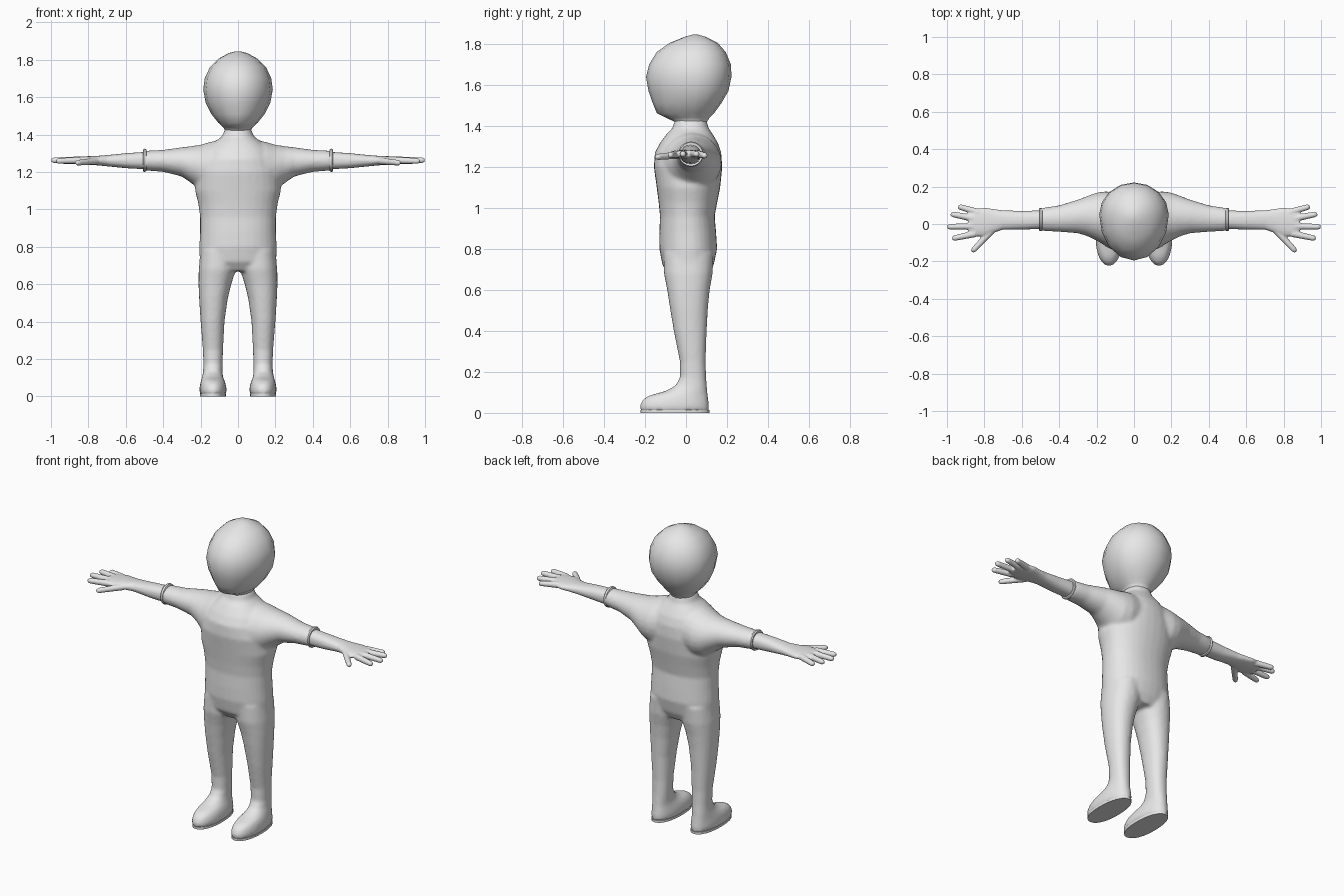
import bpy, bmesh, math
from mathutils import Vector

grey = bpy.data.materials.new("plain_grey")
grey.diffuse_color = (0.8, 0.8, 0.8, 1)


def loft(bm, rings, sides=24, power=2.0):
    """Skin a list of rings; each ring is (centre, u, v, w) with w replacing -v."""
    loops = []
    for c, u, v, w in rings:
        loop = []
        for i in range(sides):
            a = 2 * math.pi * i / sides
            ca, sa = math.cos(a), math.sin(a)
            x = math.copysign(abs(ca) ** (2 / power), ca)
            y = math.copysign(abs(sa) ** (2 / power), sa)
            loop.append(bm.verts.new(c + u * x + (v * y if y > 0 else w * -y)))
        loops.append(loop)
    for a, b in zip(loops, loops[1:]):
        for i in range(sides):
            j = (i + 1) % sides
            bm.faces.new((a[i], a[j], b[j], b[i]))
    bm.faces.new(loops[0][::-1])
    bm.faces.new(loops[-1])


def level(z, x, half, front, back, mid=None):
    """Horizontal ring for upright parts."""
    m = (front + back) / 2 if mid is None else mid
    return (Vector((x, m, z)), Vector((half, 0, 0)),
            Vector((0, back - m, 0)), Vector((0, front - m, 0)))


def upright(x, front, back, low, high, s):
    """Vertical ring for parts running along x."""
    v = Vector((0, 0, (high - low) / 2))
    return (Vector((s * x, (front + back) / 2, (low + high) / 2)),
            Vector((0, (back - front) / 2, 0)), v, -v)


def finger(bm, a, b, r0, r1):
    """Tapered finger with a rounded tip."""
    a, b = Vector(a), Vector(b)
    d = b - a
    u = d.normalized().cross(Vector((0, 0, 1))).normalized()
    rings = []
    for t, r in ((0, r0), (0.5, (r0 + r1) / 2), (0.9, r1), (1.0, r1 * 0.6)):
        v = Vector((0, 0, r))
        rings.append((a + d * t, u * r, v, -v))
    loft(bm, rings, 10)


def finish(name, bm, voxel=None, smooth=0, angle=60):
    bmesh.ops.recalc_face_normals(bm, faces=bm.faces)
    me = bpy.data.meshes.new(name)
    bm.to_mesh(me)
    bm.free()
    me.materials.append(grey)
    ob = bpy.data.objects.new(name, me)
    bpy.context.collection.objects.link(ob)
    bpy.ops.object.select_all(action='DESELECT')
    ob.select_set(True)
    bpy.context.view_layer.objects.active = ob
    if voxel:
        bpy.ops.object.shade_smooth()
        m = ob.modifiers.new("fuse", 'REMESH')
        m.mode = 'VOXEL'
        m.voxel_size = voxel
        m.use_smooth_shade = True
        m = ob.modifiers.new("soften", 'SMOOTH')
        m.factor = 0.5
        m.iterations = smooth
    else:
        bpy.ops.object.shade_smooth_by_angle(angle=math.radians(angle))
    return ob


# body: torso, upper arms and legs fused into one soft skin
body = bmesh.new()
loft(body, [level(z, 0, h, f, b) for z, h, f, b in (
    (0.67, 0.15, -0.08, 0.11), (0.72, 0.205, -0.115, 0.135),
    (0.80, 0.207, -0.13, 0.152), (0.88, 0.203, -0.13, 0.147),
    (0.96, 0.203, -0.127, 0.14), (1.03, 0.212, -0.134, 0.153),
    (1.10, 0.230, -0.143, 0.167), (1.20, 0.225, -0.157, 0.177),
    (1.27, 0.195, -0.152, 0.172), (1.32, 0.17, -0.125, 0.155),
    (1.36, 0.125, -0.095, 0.13), (1.39, 0.085, -0.065, 0.11),
    (1.43, 0.07, -0.055, 0.10))], 32, 2.2)
for s in (-1, 1):
    loft(body, [upright(*r, s) for r in (
        (0.08, -0.12, 0.165, 1.08, 1.375), (0.15, -0.115, 0.175, 1.08, 1.36),
        (0.20, -0.09, 0.168, 1.10, 1.345), (0.25, -0.065, 0.15, 1.14, 1.338),
        (0.30, -0.05, 0.13, 1.175, 1.332), (0.40, -0.042, 0.10, 1.20, 1.318),
        (0.50, -0.037, 0.085, 1.208, 1.313))])
    # leg flowing down into the foot
    loft(body, [level(z, s * (i + o) / 2, (o - i) / 2, f, b, m) for z, i, o, f, b, m in (
        (0.010, 0.064, 0.203, -0.222, 0.113, -0.06),
        (0.035, 0.060, 0.207, -0.226, 0.113, -0.06),
        (0.065, 0.065, 0.203, -0.212, 0.110, -0.05),
        (0.085, 0.072, 0.198, -0.180, 0.107, -0.03),
        (0.105, 0.080, 0.192, -0.105, 0.104, 0.01),
        (0.130, 0.083, 0.187, -0.055, 0.102, 0.03),
        (0.170, 0.082, 0.185, -0.030, 0.099, 0.035),
        (0.250, 0.080, 0.188, -0.030, 0.096, 0.033),
        (0.400, 0.072, 0.200, -0.060, 0.101, 0.02),
        (0.520, 0.055, 0.208, -0.080, 0.108, 0.015),
        (0.600, 0.036, 0.211, -0.092, 0.116, 0.012),
        (0.680, 0.010, 0.210, -0.108, 0.130, 0.012),
        (0.780, 0.000, 0.200, -0.110, 0.135, 0.01))], 24, 2.2)
finish("body", body, 0.01, 6)

# head and neck, faceted outline with a narrow chin
head = bmesh.new()
loft(head, [level(z, 0, h, f, b, m) for z, h, f, b, m in (
    (1.385, 0.072, -0.05, 0.10, 0.03), (1.42, 0.068, -0.055, 0.102, 0.03),
    (1.44, 0.080, -0.098, 0.115, 0.03), (1.462, 0.105, -0.142, 0.137, 0.03),
    (1.51, 0.143, -0.162, 0.172, 0.04), (1.57, 0.173, -0.183, 0.207, 0.05),
    (1.64, 0.186, -0.195, 0.222, 0.05), (1.70, 0.178, -0.180, 0.219, 0.05),
    (1.76, 0.150, -0.143, 0.194, 0.05), (1.805, 0.105, -0.080, 0.155, 0.05),
    (1.835, 0.050, -0.005, 0.095, 0.045), (1.845, 0.010, 0.03, 0.06, 0.045))], 16)
finish("head", head)

for s, side in ((-1, "right"), (1, "left")):
    # rolled sleeve cuff
    cuff = bmesh.new()
    loft(cuff, [upright(x, 0.024 - r, 0.024 + r, 1.262 - r, 1.262 + r, s) for x, r in (
        (0.488, 0.052), (0.492, 0.060), (0.502, 0.062), (0.508, 0.058), (0.506, 0.046))], 20)
    finish(side + "_cuff", cuff, angle=40)

    # forearm, palm and fingers
    hand = bmesh.new()
    loft(hand, [upright(*r, s) for r in (
        (0.48, -0.026, 0.073, 1.213, 1.308), (0.60, -0.030, 0.070, 1.220, 1.300),
        (0.70, -0.030, 0.073, 1.230, 1.290), (0.75, -0.047, 0.080, 1.235, 1.286),
        (0.80, -0.068, 0.088, 1.238, 1.284), (0.85, -0.066, 0.080, 1.243, 1.282),
        (0.885, -0.050, 0.060, 1.248, 1.278))], 20, 2.3)
    for x0, y0, z0, x1, y1, z1 in (
            (0.85, -0.052, 1.262, 0.972, -0.078, 1.258),
            (0.86, -0.012, 1.264, 0.999, -0.015, 1.262),
            (0.86, 0.030, 1.264, 0.980, 0.054, 1.262),
            (0.83, 0.062, 1.262, 0.940, 0.094, 1.255),
            (0.76, -0.035, 1.258, 0.866, -0.148, 1.248)):
        finger(hand, (s * x0, y0, z0), (s * x1, y1, z1), 0.019, 0.0155)
    finish(side + "_hand", hand, 0.005, 4)

    # flat shoe sole
    sole = bmesh.new()
    loft(sole, [level(z, s * 0.134, 0.070, -0.222, 0.115, -0.06) for z in (0, 0.014)], 24, 2.2)
    finish(side + "_sole", sole, angle=30)
